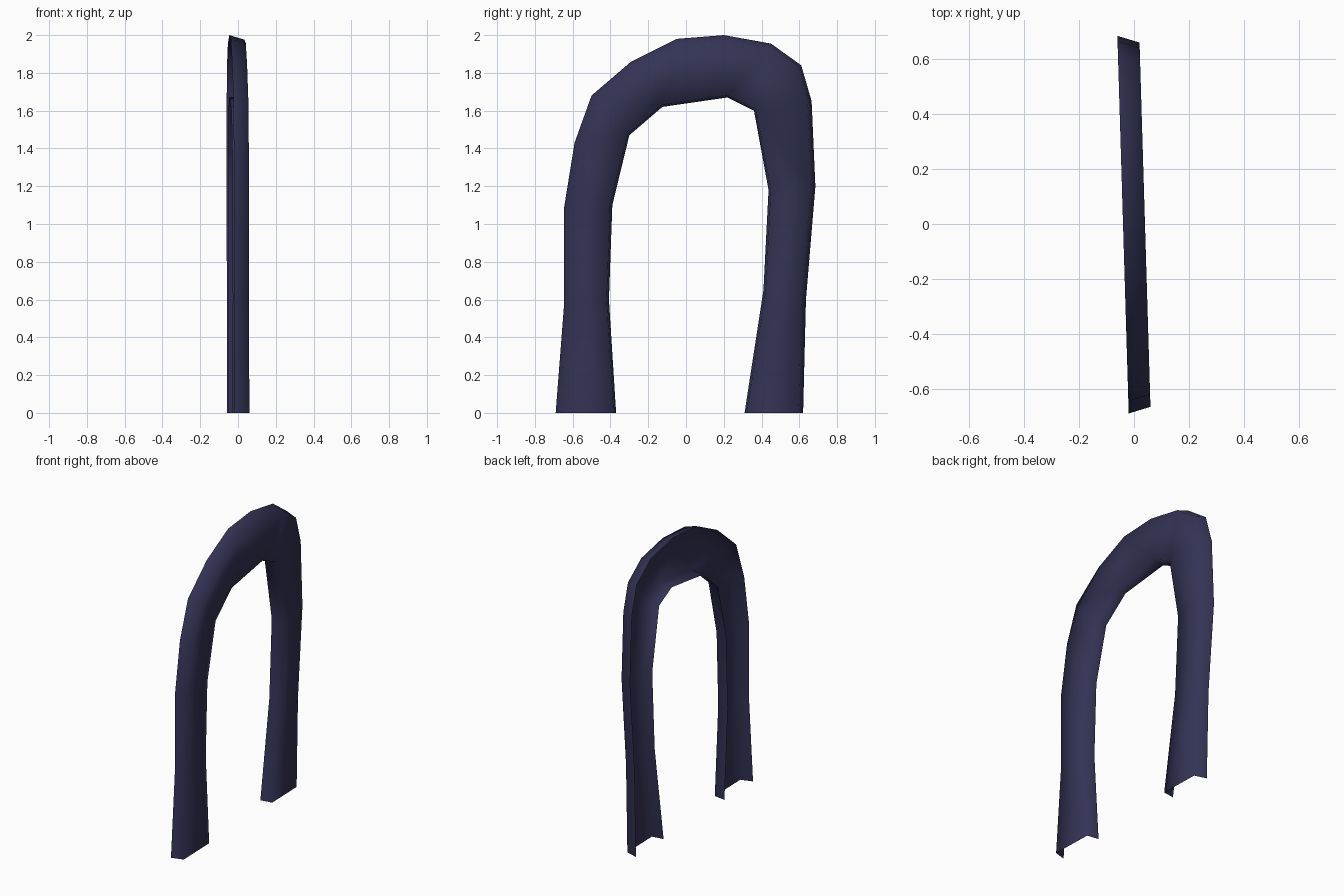
import bpy, bmesh
from mathutils import Vector

if "Cube" in bpy.data.objects:
    bpy.data.objects.remove(bpy.data.objects["Cube"])

# Arch outline (y, z): from the -y foot over the top to the +y foot
OUTER = [(-.69, 0), (-.645, .58), (-.645, 1.09), (-.59, 1.43), (-.5, 1.68),
         (-.29, 1.86), (-.05, 1.98), (.2, 2.0), (.45, 1.955), (.61, 1.84),
         (.665, 1.65), (.685, 1.2), (.635, .6), (.62, 0)]
INNER = [(-.37, 0), (-.408, .6), (-.39, 1.1), (-.3, 1.47), (-.125, 1.62),
         (.22, 1.67), (.36, 1.6), (.437, 1.18), (.41, .65), (.31, 0)]
HALF_DEPTH, SKEW = 0.04, -0.03


def offset(points, dist):
    """Shift a path to the right of its travel; the feet stay on the ground."""
    pts = [Vector(p) for p in points]
    out = []
    for i, p in enumerate(pts):
        if i in (0, len(pts) - 1):
            out.append((p.x + (dist if i == 0 else -dist), 0.0))
            continue
        a, b = (p - pts[i - 1]).normalized(), (pts[i + 1] - p).normalized()
        t = (a + b).normalized()
        out.append(tuple(p + Vector((t.y, -t.x)) * dist / t.dot(a)))
    return out


def add_loop(bm, points, side):
    return [bm.verts.new((SKEW * y + side * HALF_DEPTH, y, z)) for y, z in points]


bm = bmesh.new()
# Open rim on the -x side, narrower plate on the +x side
rim_out, rim_in = add_loop(bm, OUTER, -1), add_loop(bm, INNER, -1)
plate_out = add_loop(bm, offset(OUTER, .024), 1)
plate_in = add_loop(bm, offset(INNER, -.012), 1)

# Outer and inner lips, open at the feet
for rim, plate in ((rim_out, plate_out), (rim_in[::-1], plate_in[::-1])):
    for i in range(len(rim) - 1):
        bm.faces.new((plate[i], plate[i + 1], rim[i + 1], rim[i]))

# Flat plate: zip the two edges together, always taking the shorter diagonal
i = j = 0
while i < len(plate_out) - 1 or j < len(plate_in) - 1:
    a, b = plate_out[i], plate_in[j]
    next_a = plate_out[i + 1] if i < len(plate_out) - 1 else None
    next_b = plate_in[j + 1] if j < len(plate_in) - 1 else None
    if next_b is None or (next_a and (next_a.co - b.co).length <= (next_b.co - a.co).length):
        bm.faces.new((a, b, next_a))
        i += 1
    else:
        bm.faces.new((a, b, next_b))
        j += 1
for f in bm.faces:
    f.smooth = True

mesh = bpy.data.meshes.new("arch_trim")
bm.to_mesh(mesh)
bm.free()
arch = bpy.data.objects.new("arch_trim", mesh)
bpy.context.collection.objects.link(arch)

mat = bpy.data.materials.new("dark_indigo")
mat.diffuse_color = (0.033, 0.033, 0.091, 1)
mat.use_nodes = True
mat.node_tree.nodes["Principled BSDF"].inputs["Base Color"].default_value = mat.diffuse_color
mesh.materials.append(mat)
